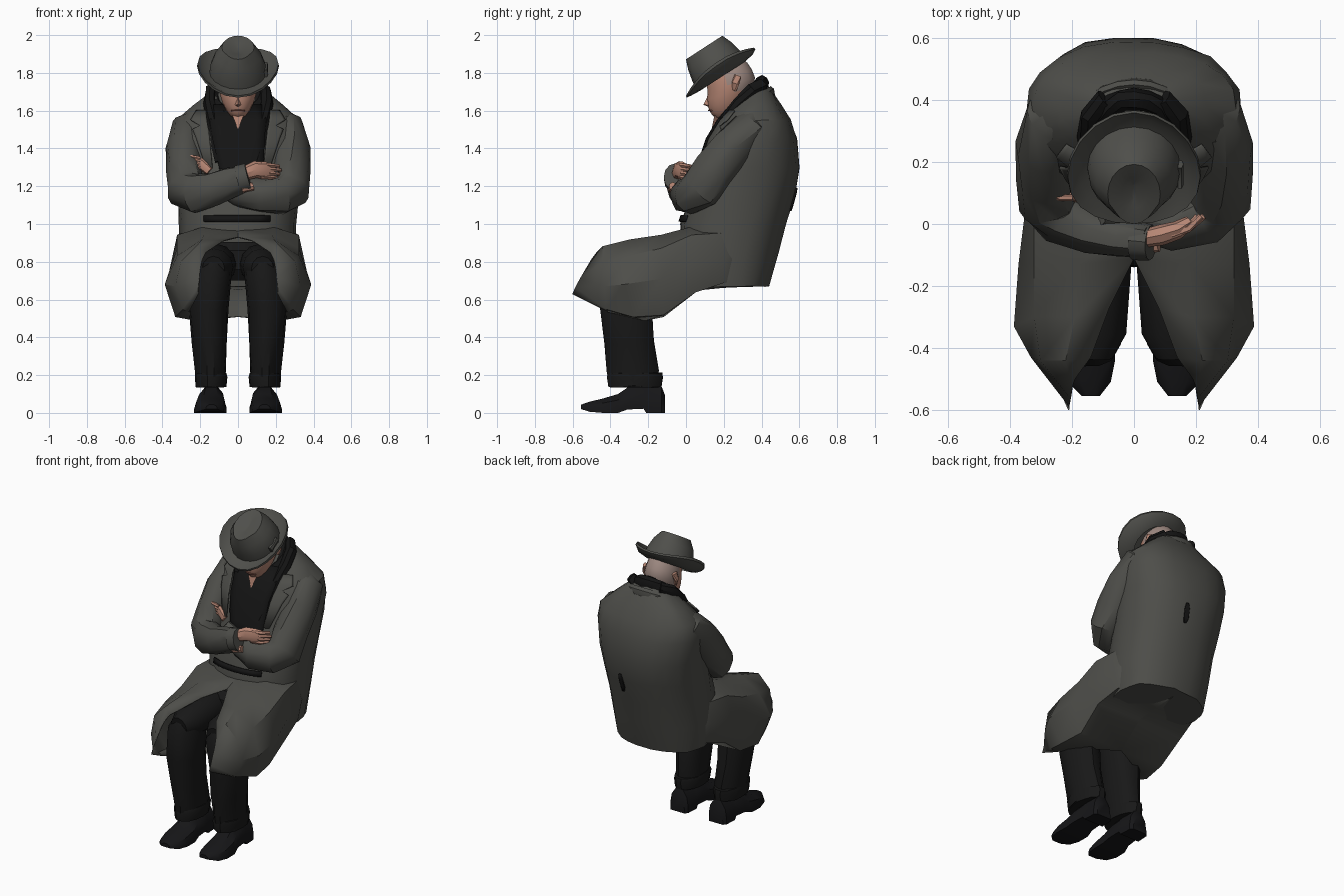
import bpy, bmesh, math, random
from mathutils import Vector, Matrix

random.seed(4)


def material(name, rgb):
    m = bpy.data.materials.new(name)
    m.diffuse_color = (*rgb, 1)
    return m


COAT = material("coat grey", (0.075, 0.075, 0.067))
HAT = material("hat grey", (0.078, 0.078, 0.07))
TROUSER = material("trouser black", (0.009, 0.009, 0.009))
SCARF = material("scarf black", (0.007, 0.007, 0.007))
SHOE = material("shoe black", (0.008, 0.008, 0.009))
SKIN = material("skin", (0.47, 0.24, 0.175))
HAIR = material("grey hair", (0.34, 0.25, 0.22))
LIP = material("dark skin", (0.2, 0.08, 0.06))


def make(name, verts, faces, mats, jitter=0.0):
    me = bpy.data.meshes.new(name)
    me.from_pydata([Vector(v) + Vector([random.uniform(-jitter, jitter) for _ in range(3)])
                    for v in verts], [], faces)
    bm = bmesh.new()
    bm.from_mesh(me)
    bmesh.ops.recalc_face_normals(bm, faces=bm.faces)
    bm.to_mesh(me)
    bm.free()
    for m in mats if isinstance(mats, list) else [mats]:
        me.materials.append(m)
    ob = bpy.data.objects.new(name, me)
    bpy.context.collection.objects.link(ob)
    return ob


def loft(name, rings, mat, caps=True, wrap=True, loop=False, jitter=0.0):
    """Skin a list of equal-sized point rings."""
    n, k = len(rings[0]), len(rings)
    verts = [p for r in rings for p in r]
    faces = []
    for i in range(k if loop else k - 1):
        a, b = i * n, (i + 1) % k * n
        for j in range(n if wrap else n - 1):
            q = (j + 1) % n
            faces.append((a + j, a + q, b + q, b + j))
    if caps and not loop:
        faces += [tuple(range(n)), tuple(range((k - 1) * n, k * n))]
    return make(name, verts, faces, mat, jitter)


def oval(x, y, z, rx, ry, n=16, p=2.0):
    pts = []
    for i in range(n):
        c, s = math.cos(math.tau * i / n), math.sin(math.tau * i / n)
        pts.append((x + rx * math.copysign(abs(c) ** (2 / p), c),
                    y + ry * math.copysign(abs(s) ** (2 / p), s), z))
    return pts


def tube(name, path, mat, n=10, loop=False, jitter=0.0):
    """Path points are x, y, z, horizontal radius, vertical radius."""
    pts = [Vector(p[:3]) for p in path]
    rings = []
    for i, p in enumerate(path):
        a = pts[i - 1] if (i or loop) else pts[0]
        b = pts[(i + 1) % len(pts)] if (loop or i + 1 < len(pts)) else pts[-1]
        t = (b - a).normalized()
        u = t.cross(Vector((0, 0, 1))).normalized()
        v = u.cross(t)
        rings.append([pts[i] + u * p[3] * math.cos(math.tau * j / n) + v * p[4] * math.sin(math.tau * j / n)
                      for j in range(n)])
    return loft(name, rings, mat, loop=loop, jitter=jitter)


def thicken(ob, t):
    m = ob.modifiers.new("thickness", "SOLIDIFY")
    m.thickness, m.offset = t, 0
    return ob


def mirrored(ob):
    ob.modifiers.new("mirror", "MIRROR").use_axis = (True, False, False)
    return ob


# Coat body: height, front y, back y, half width
BODY = [(0.67, -0.0, 0.44, 0.29), (0.85, -0.03, 0.49, 0.31), (1.0, -0.03, 0.53, 0.31),
        (1.15, 0.02, 0.575, 0.32), (1.3, 0.07, 0.605, 0.33), (1.45, 0.12, 0.59, 0.35),
        (1.55, 0.18, 0.555, 0.33), (1.63, 0.245, 0.505, 0.24), (1.70, 0.29, 0.46, 0.15),
        (1.73, 0.31, 0.43, 0.10)]
P = 2.3
loft("coat_body", [oval(0, (f + b) / 2, z, w, (b - f) / 2, 22, P) for z, f, b, w in BODY],
     COAT, jitter=0.004)


def coat_y(x, z, side=-1):
    for (z0, f0, b0, w0), (z1, f1, b1, w1) in zip(BODY, BODY[1:]):
        if z0 <= z <= z1:
            t = (z - z0) / (z1 - z0)
            f, b, w = f0 + (f1 - f0) * t, b0 + (b1 - b0) * t, w0 + (w1 - w0) * t
            return (f + b) / 2 + side * (b - f) / 2 * max(0, 1 - abs(x / w) ** P) ** (1 / P)


def panel(name, rows, lift, mat, side=-1):
    """Plate following the coat; rows are z, x0, x1."""
    rings = []
    for z, x0, x1 in rows:
        xs = [x0 + (x1 - x0) * i / 6 for i in range(7)]
        rings.append([(x, coat_y(x, z, side) + side * lift, z) for x in xs])
    return thicken(loft(name, rings, mat, caps=False, wrap=False), 0.009)


panel("scarf_front", [(1.63, -0.13, 0.13), (1.55, -0.15, 0.15), (1.45, -0.135, 0.14),
                      (1.3, -0.1, 0.135), (1.22, -0.09, 0.13)], 0.012, SCARF)
for s, side in ((-1, "right"), (1, "left")):
    panel(side + "_lapel", [(1.6, s * 0.17, s * 0.22), (1.55, s * 0.165, s * 0.25),
                            (1.52, s * 0.16, s * 0.2), (1.5, s * 0.155, s * 0.24),
                            (1.45, s * 0.15, s * 0.22), (1.3, s * 0.135, s * 0.17)], 0.014, COAT)
    # Scarf ends running from the nape down the chest, outside the lapels
    tube(side + "_scarf_end", [(s * .09, .405, 1.735, .035, .035), (s * .14, .35, 1.705, .036, .04),
                               (s * .15, .285, 1.635, .036, .04), (s * .137, .215, 1.55, .036, .036),
                               (s * .115, .15, 1.44, .038, .032), (s * .085, .10, 1.33, .04, .025)],
         SCARF, 8, jitter=0.003)
panel("belt", [(1.013, -0.18, 0.17), (1.045, -0.18, 0.17)], 0.01, SCARF)
panel("back_slit", [(1.07, 0.06, 0.075), (1.1, 0.05, 0.08), (1.16, 0.055, 0.085),
                    (1.19, 0.065, 0.08)], 0.006, SCARF, side=1)

# Coat skirt draped over the lap, from hips to the hanging front corner
LAP = [
    [(0, .41, .9), (.12, .41, .9), (.2, .40, .86), (.22, .39, .8), (.2, .38, .7), (0, .42, .675)],
    [(0, .2, .96), (.2, .2, .97), (.30, .18, .95), (.322, .2, .82), (.295, .2, .69), (0, .2, .665)],
    [(0, 0, .97), (.19, .02, .98), (.32, .03, .94), (.35, .03, .79), (.32, .05, .64), (0, .05, .65)],
    [(0, -.11, .93), (.18, -.13, .94), (.32, -.13, .87), (.37, -.13, .71), (.31, -.12, .52), (0, -.12, .51)],
    [(.08, -.27, .91), (.19, -.3, .915), (.32, -.3, .83), (.385, -.33, .68), (.33, -.28, .51), (.22, -.22, .49)],
    [(.14, -.43, .87), (.22, -.44, .88), (.3, -.44, .8), (.33, -.43, .67), (.29, -.42, .55), (.26, -.41, .535)],
    [(.17, -.47, .85), (.19, -.5, .81), (.2, -.53, .76), (.205, -.56, .71), (.21, -.585, .665), (.21, -.6, .63)]]
mirrored(thicken(loft("coat_skirt", LAP, COAT, caps=False, wrap=False), 0.006))

# Trousers, turn-ups and shoes
loft("trouser_hips", [oval(0, 0.0, z, rx, ry) for z, rx, ry in
                      ((0.70, 0.1, 0.1), (0.76, 0.19, 0.14), (0.86, 0.2, 0.135), (0.905, 0.15, 0.1))], TROUSER)
mirrored(tube("thigh", [(0.11, 0.1, 0.77, 0.105, 0.1), (0.115, -0.15, 0.785, 0.105, 0.11),
                        (0.125, -0.35, 0.77, 0.1, 0.1), (0.13, -0.43, 0.76, 0.06, 0.07)], TROUSER, 12))
mirrored(loft("trouser_leg", [oval(x, y, z, rx, ry, 14) for x, y, z, rx, ry in (
    (.145, -.28, .14, .08, .13), (.143, -.28, .22, .082, .14), (.15, -.30, .37, .094, .135),
    (.155, -.32, .55, .107, .14), (.135, -.335, .74, .105, .13), (.125, -.33, .83, .07, .09))],
    TROUSER, jitter=0.005))
mirrored(loft("turn_up", [oval(.143, -.27, z, r - .063, r, 14) for z, r in
                          ((.135, .142), (.19, .15), (.21, .146), (.212, .13))], TROUSER, jitter=0.003))
rings = []
for y, x, w, h, base in ((-.112, .14, .05, .1, 0), (-.13, .14, .065, .15, 0), (-.21, .14, .07, .15, 0),
                         (-.225, .14, .07, .15, .022), (-.31, .142, .075, .14, .018), (-.36, .145, .085, .105, 0),
                         (-.44, .147, .086, .08, 0), (-.51, .145, .07, .062, .006), (-.555, .14, .03, .045, .02)):
    rings.append([(x + w * a, y, base + (h - base) * b) for a, b in
                  ((-1, 0), (-1, .25), (-.85, .65), (-.4, .95), (.4, .95), (.85, .65), (1, .25), (1, 0))])
mirrored(loft("shoe", rings, SHOE))

# Crossed sleeves
upper = [(.19, .37, 1.55, .07, .07), (.255, .34, 1.51, .1, .09), (.282, .25, 1.40, .098, .11),
         (.282, .15, 1.28, .098, .115), (.28, .08, 1.185, .1, .115)]
flip = [(-x, *r) for x, *r in upper]
tube("right_sleeve", flip + [(-.23, .02, 1.16, .09, .105), (-.13, -.02, 1.185, .075, .09),
                             (-.04, -.045, 1.22, .065, .078), (.05, -.055, 1.25, .055, .068)], COAT, 12, jitter=0.006)
tube("left_sleeve", upper + [(.23, .02, 1.15, .09, .1), (.12, -.01, 1.155, .075, .09),
                             (.0, .02, 1.17, .06, .08), (-.12, .03, 1.24, .05, .06)], COAT, 12, jitter=0.006)
tube("right_cuff", [(.0, -.055, 1.235, .062, .075), (.055, -.06, 1.25, .058, .073)], COAT, 12)

# Hands and fingers
tube("right_hand", [(.04, -.045, 1.27, .03, .038), (.09, -.035, 1.288, .034, .045),
                    (.14, -.02, 1.285, .03, .046), (.18, .005, 1.278, .022, .038)], SKIN, 8)
for i in range(4):
    z = 1.314 - i * 0.021
    tube(f"right_finger_{i + 1}", [(.12, -.035, z, .014, .013), (.175, -.015, z - .004, .013, .013),
                                   (.226 - .01 * abs(i - 1), .025, z - .008, .01, .01)], SKIN, 6)
    z = 1.36 - i * 0.016
    tube(f"left_finger_{i + 1}", [(-.20, .085, z - .012, .011, .01), (-.24, .085, z - .004, .011, .01),
                                  (-.278 + .006 * i, .105, z, .009, .008)], SKIN, 6)
tube("left_hand", [(-.15, .08, 1.28, .02, .025), (-.21, .095, 1.33, .018, .028)], SKIN, 8)
tube("left_wrist", [(.08, -.07, 1.2, .02, .022), (.02, -.078, 1.185, .02, .02)], SKIN, 8)

# Scarf around the neck and coat collar
ts = [math.tau * i / 18 for i in range(18)]
tube("scarf_wrap", [(.11 * math.sin(t), .31 + .095 * math.cos(t), 1.645 + .1 * math.cos(t), .035, .045)
                    for t in ts], SCARF, 8, loop=True, jitter=0.004)
ts = [math.radians(-80 + 16 * i) for i in range(11)]
tube("coat_collar", [(.17 * math.sin(t), .33 + .12 * math.cos(t), 1.61 + .07 * math.cos(t), .022, .05)
                     for t in ts], COAT, 8)
make("shirt_opening", [(-.03, .15, 1.575), (.03, .15, 1.575), (0, .135, 1.5), (0, .2, 1.57)],
     [(0, 1, 2), (0, 3, 1), (1, 3, 2), (2, 3, 0)], SKIN)

# Head with jaw pushed forward; hair on the back and temples by position
tilt = Matrix.Translation((0, .24, 1.74)) @ Matrix.Rotation(math.radians(15), 4, "X")
bm = bmesh.new()
bmesh.ops.create_uvsphere(bm, u_segments=18, v_segments=12, radius=1)
for v in bm.verts:
    x, y, z = v.co
    low = max(0, -z)
    v.co = (x * .105 * (1 - .15 * low), y * .13 - .075 * low, z * .17)
for f in bm.faces:
    c = f.calc_center_median()
    f.material_index = int((c.y > .03 and c.z > -.09) or (c.y > -.03 and c.z > .02))
bm.transform(tilt)
head = make("head", [], [], [SKIN, HAIR])
bm.to_mesh(head.data)
bm.free()
make("nose", [(0, .125, 1.695), (-.024, .13, 1.63), (.024, .13, 1.63), (0, .092, 1.632), (0, .14, 1.61)],
     [(0, 1, 3), (0, 3, 2), (1, 4, 3), (3, 4, 2), (0, 2, 4, 1)], SKIN)
tube("mouth", [(-.035, .135, 1.6, .006, .004), (0, .122, 1.602, .006, .005), (.035, .135, 1.6, .006, .004)], LIP, 6)
mirrored(tube("ear", [(.1, .255, 1.71, .008, .02), (.113, .262, 1.745, .014, .022), (.108, .275, 1.785, .01, .02)], SKIN, 8))

# Hat: tilted brim with raised sides and a pinched crown
pose = Matrix.Translation((0, .19, 1.79)) @ Matrix.Rotation(math.radians(33), 4, "X")


def hat_ring(rx, ry, z, curl=0.0, n=20):
    return [pose @ Vector((x, y, z + curl * (x / rx) ** 2 + curl * .3 * max(0, y / ry)))
            for x, y, _ in oval(0, 0, 0, rx, ry, n)]


loft("hat_brim", [hat_ring(.13, .14, -.008), hat_ring(.185, .195, -.004, .015), hat_ring(.217, .222, 0, .055),
                  hat_ring(.214, .22, .01, .06), hat_ring(.18, .19, .008, .02), hat_ring(.13, .14, .01)], HAT, loop=True)
crown = [hat_ring(.152, .155, .005), hat_ring(.146, .149, .06),
         hat_ring(.124, .135, .12), hat_ring(.085, .115, .172), hat_ring(.04, .06, .165), hat_ring(.008, .03, .155)]
for ring in crown[2:4]:                      # front pinch on both sides
    for i in (12, 13, 14, 16, 17, 18):
        ring[i].x *= .88
loft("hat_crown", crown, HAT)
bow = [(pose @ Vector((.148, y, .04)), r) for y, r in ((-.05, .026), (-.01, .012), (.03, .026))]
tube("hat_bow", [(*p, .012, r) for p, r in bow], HAT, 6)

# Smooth shading with crisp folds
for ob in bpy.context.collection.objects:
    ob.select_set(True)
bpy.context.view_layer.objects.active = head
bpy.ops.object.shade_smooth_by_angle(angle=math.radians(35))
